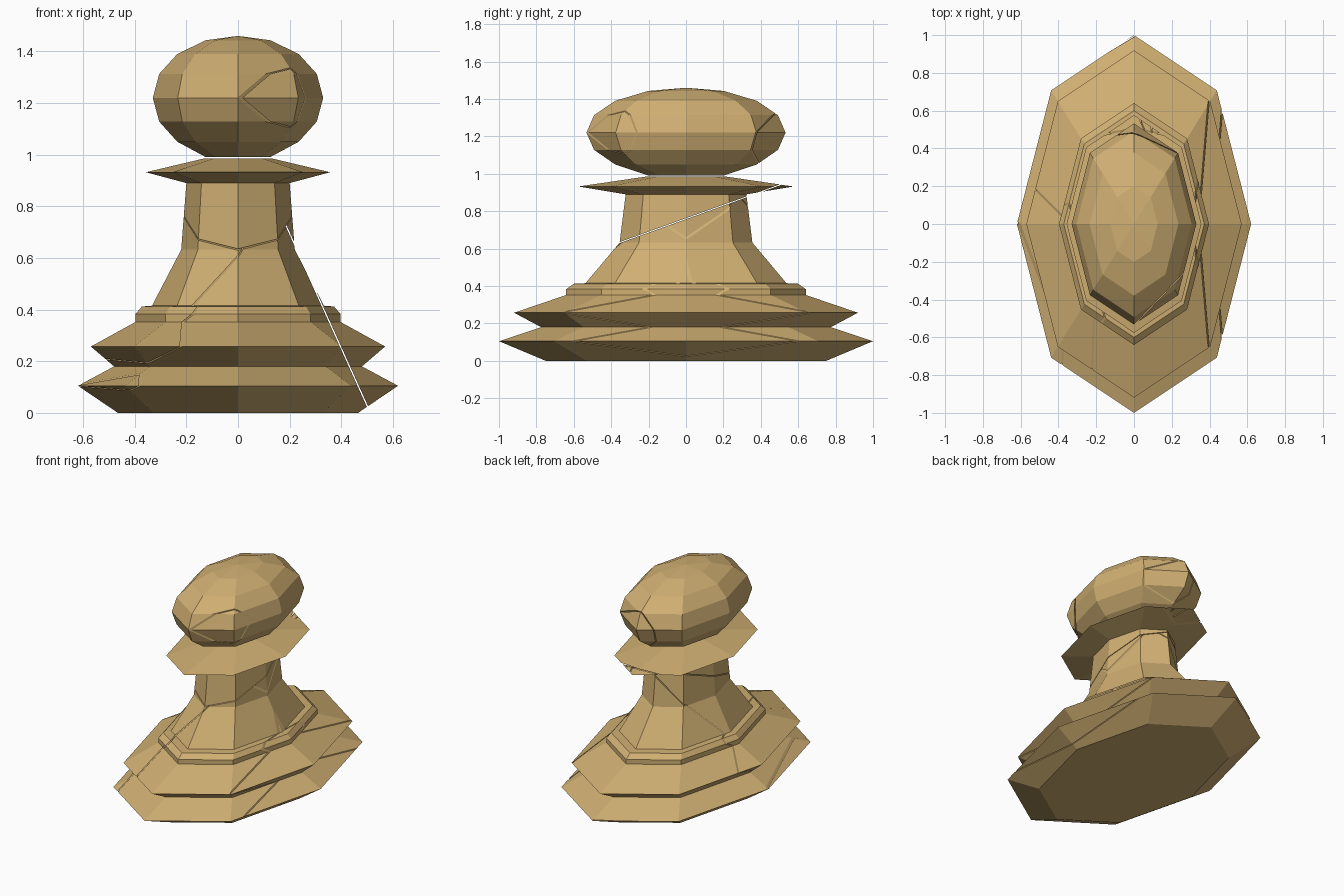
import bpy, bmesh, math
from mathutils import Vector

if "Cube" in bpy.data.objects:
    bpy.data.objects.remove(bpy.data.objects["Cube"])

SIDES = 8
STRETCH = 1 / 0.62      # the pawn is an oval: deeper (y) than wide (x)
HALF_GAP = 0.0025       # half width of each crack

# Half-width (x) and height of every ring, base to crown
PROFILE = [
    (0.465, 0.0), (0.62, 0.105), (0.48, 0.18), (0.57, 0.257),      # base tiers
    (0.397, 0.352), (0.397, 0.383), (0.372, 0.412), (0.333, 0.415),  # band
    (0.22, 0.632), (0.20, 0.89),                                    # stem
    (0.357, 0.932), (0.12, 0.988),                                  # collar
    (0.235, 1.05), (0.305, 1.128), (0.33, 1.22), (0.305, 1.313),    # head
    (0.235, 1.39), (0.125, 1.443),
]
TOP = 1.46

wood = bpy.data.materials.new("pale_wood")
wood.diffuse_color = (0.63, 0.43, 0.17, 1)
wood.use_nodes = True
wood.node_tree.nodes["Principled BSDF"].inputs["Base Color"].default_value = wood.diffuse_color


def turned_body():
    """Eight-sided stretched lathe of the profile."""
    bm = bmesh.new()
    rings = []
    for r, z in PROFILE:
        rings.append([bm.verts.new((r * math.cos(a), r * STRETCH * math.sin(a), z))
                      for a in (2 * math.pi * i / SIDES for i in range(SIDES))])
    bm.faces.new(rings[0][::-1])
    for low, high in zip(rings, rings[1:]):
        for i in range(SIDES):
            j = (i + 1) % SIDES
            bm.faces.new((low[i], low[j], high[j], high[i]))
    tip = bm.verts.new((0, 0, TOP))
    for i in range(SIDES):
        bm.faces.new((rings[-1][i], rings[-1][(i + 1) % SIDES], tip))
    return bm


def keep_side(bm, point, normal):
    """Keep what lies on the normal's side of a plane and cap the cut."""
    cut = bmesh.ops.bisect_plane(
        bm, geom=bm.verts[:] + bm.edges[:] + bm.faces[:], dist=1e-5,
        plane_co=point + normal * HALF_GAP, plane_no=normal, clear_inner=True)
    edges = [e for e in cut["geom_cut"]
             if isinstance(e, bmesh.types.BMEdge) and e.is_boundary]
    if edges:
        bmesh.ops.holes_fill(bm, edges=edges, sides=0)
    bmesh.ops.recalc_face_normals(bm, faces=bm.faces[:])


def split(bm, point, normal):
    """Break a chunk along a plane: (piece on the normal's side, the rest)."""
    point, normal = Vector(point), Vector(normal).normalized()
    other = bm.copy()
    keep_side(bm, point, normal)
    keep_side(other, point, -normal)
    return bm, other


def finish(name, bm):
    mesh = bpy.data.meshes.new(name)
    bm.to_mesh(mesh)
    bm.free()
    mesh.materials.append(wood)
    bpy.context.collection.objects.link(bpy.data.objects.new(name, mesh))


# Sloping crack through the stem
upper, lower = split(turned_body(), (0, 0, 0.76), (0, -0.36, 1))

# Chips in the head, front right and back; both stay above the collar
head, collar = split(upper, (0, 0, 0.988), (0, 0, 1))
front_chip, head = split(head, (0.13, -0.40, 1.2), (0.28, -0.27, 0.0))
back_chip, head = split(head, (0, 0.445, 1.22), (0.3, 1, -0.35))

# Base: right slab, front left wedge and back wedge
right_slab, lower = split(lower, (0.31, 0, 0.45), (1, 0, 0.45))
a, b, c = Vector((0, -0.33, 0.62)), Vector((-0.17, -0.42, 0.42)), Vector((-0.55, 0, 0.17))
n = (b - a).cross(c - a)
if n.x > 0:
    n = -n
left_wedge, lower = split(lower, a, n)
back_wedge, lower = split(lower, (-0.35, 0.77, 0.15), (-0.6, 1, 0.3))

for name, bm in (("head", head), ("head_front_chip", front_chip),
                 ("head_back_chip", back_chip), ("collar_and_neck", collar),
                 ("stem_and_base", lower), ("base_right_slab", right_slab),
                 ("base_left_wedge", left_wedge), ("base_back_wedge", back_wedge)):
    finish(name, bm)
